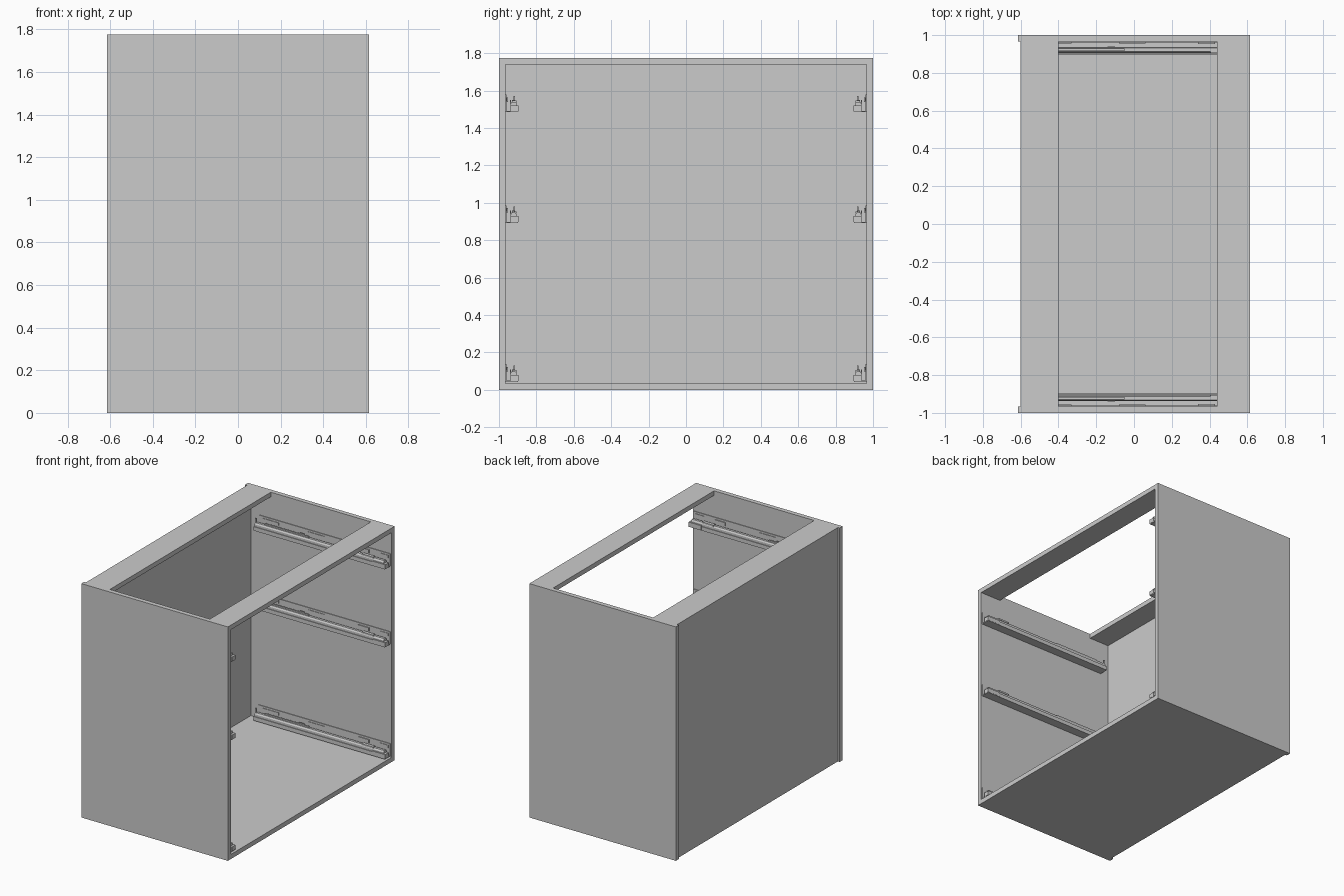
import bpy, bmesh

if "Cube" in bpy.data.objects:
    bpy.data.objects.remove(bpy.data.objects["Cube"])

WALL = 0.965          # inner face of the side panels
T = 0.035             # board thickness
FRONT, BACK = 0.615, -0.6


def finish(name, bm, mirror=False):
    bmesh.ops.recalc_face_normals(bm, faces=bm.faces)
    me = bpy.data.meshes.new(name)
    bm.to_mesh(me)
    bm.free()
    ob = bpy.data.objects.new(name, me)
    bpy.context.collection.objects.link(ob)
    if mirror:
        m = ob.modifiers.new("mirror", 'MIRROR')
        m.use_axis = (False, True, False)
        m.use_mirror_merge = False
    return ob


def add_box(bm, x, y, z):
    vs = bmesh.ops.create_cube(bm, size=1)["verts"]
    for v in vs:
        for i, (a, b) in enumerate((x, y, z)):
            v.co[i] = (a + b) / 2 + v.co[i] * (b - a)


def board(name, x, y, z, mirror=False):
    bm = bmesh.new()
    add_box(bm, x, y, z)
    return finish(name, bm, mirror)


def extrude_x(bm, x0, x1, pts):
    """Extrude a (distance from wall, height) outline along x."""
    f = bm.faces.new([bm.verts.new((x0, WALL - d, z)) for d, z in pts])
    r = bmesh.ops.extrude_face_region(bm, geom=[f])
    for v in r["geom"]:
        if isinstance(v, bmesh.types.BMVert):
            v.co.x = x1


# Carcass boards
board("side_panel", (-0.615, FRONT), (WALL, 1), (0, 1.775), True)
board("bottom_panel", (BACK, FRONT), (-WALL, WALL), (0, T))
board("back_panel", (BACK, -0.568), (-WALL, WALL), (T, 1.775 - T))
board("top_rail_back", (BACK, -0.4), (-WALL, WALL), (1.775 - T, 1.775))
board("top_rail_front", (0.44, FRONT), (-WALL, WALL), (1.775 - T, 1.775))

# Drawer slides, three levels on both sides
for level, z in (("lower", 0.043), ("middle", 0.892), ("upper", 1.484)):
    # Wall bracket with upturned outer lip
    bm = bmesh.new()
    outline = [(0, 0.094), (0, 0), (0.068, 0), (0.068, 0.03), (0.063, 0.03),
               (0.063, 0.006), (0.005, 0.006), (0.005, 0.094)]
    extrude_x(bm, -0.5, 0.605, [(d, z + h) for d, h in outline])
    finish(f"slide_bracket_{level}", bm, True)

    # Running rail with chamfered top
    bm = bmesh.new()
    rail = [(0.027, 0.008), (0.06, 0.008), (0.06, 0.045),
            (0.053, 0.056), (0.034, 0.056), (0.027, 0.045)]
    extrude_x(bm, -0.495, 0.59, [(d, z + h) for d, h in rail])
    finish(f"slide_rail_{level}", bm, True)

    # Front catch block, rear hook, top spine and wall plate ribs
    bm = bmesh.new()
    for x, d, h in (((0.405, 0.5), (0.035, 0.06), (0.05, 0.062)),
                    ((0.5, 0.607), (0.027, 0.069), (0.004, 0.036)),
                    ((-0.497, -0.485), (0.042, 0.05), (0.05, 0.088)),
                    ((-0.42, -0.05), (0.036, 0.048), (0.05, 0.066)),
                    ((-0.14, -0.10), (0.024, 0.03), (0.045, 0.066)),
                    ((-0.46, -0.33), (0.005, 0.009), (0.06, 0.08)),
                    ((-0.08, 0.06), (0.005, 0.009), (0.06, 0.08)),
                    ((0.34, 0.43), (0.005, 0.012), (0.055, 0.08)),
                    ((0.52, 0.59), (0.005, 0.009), (0.06, 0.08))):
        add_box(bm, x, (WALL - d[1], WALL - d[0]), (z + h[0], z + h[1]))
    finish(f"slide_fittings_{level}", bm, True)
